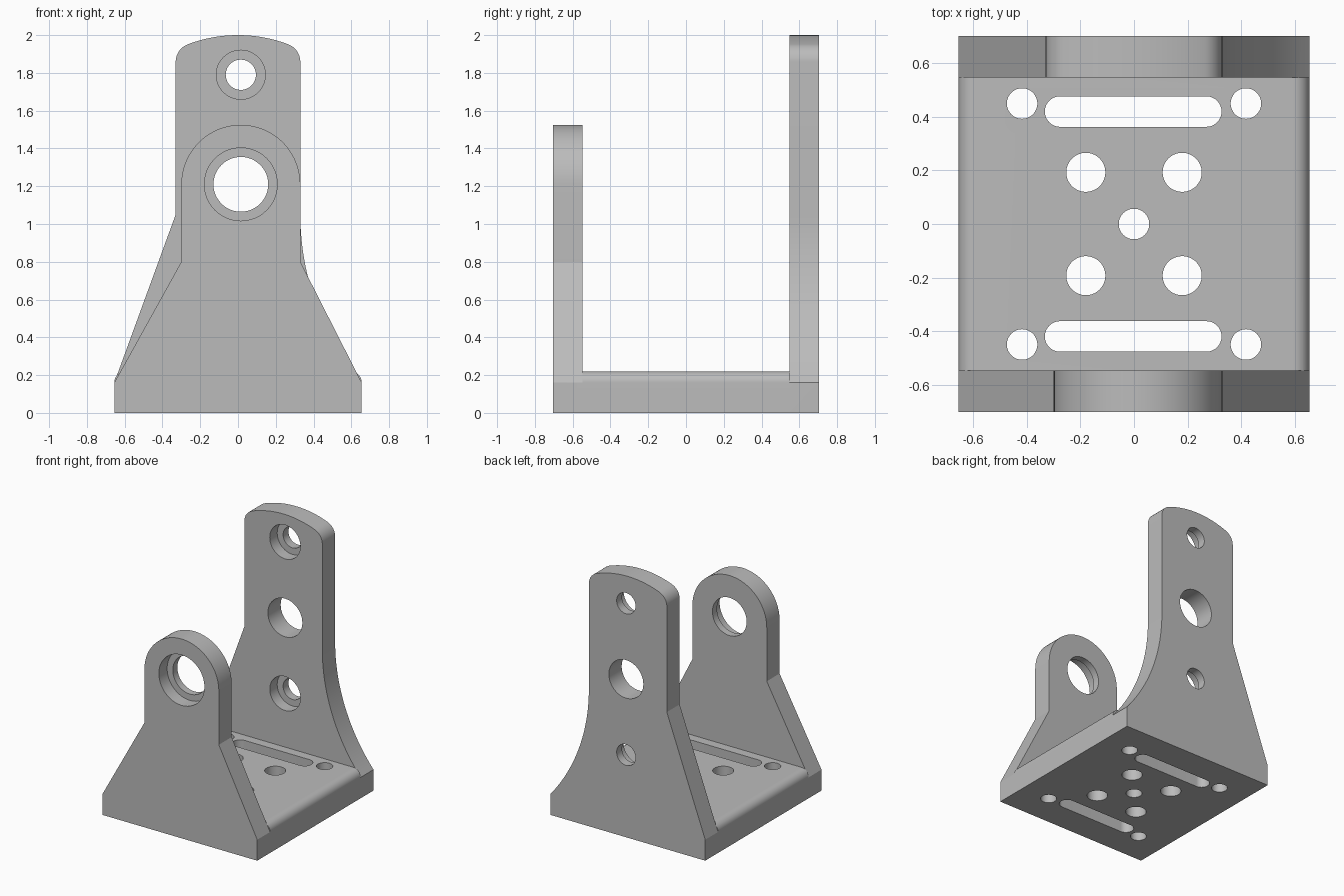
import bpy
import bmesh
from math import radians, degrees, cos, sin, atan2, sqrt

cube = bpy.data.objects.get("Cube")
if cube:
    bpy.data.objects.remove(cube, do_unlink=True)

# One plain grey for the whole bracket
GREY = (0.5, 0.5, 0.5, 1.0)
mat = bpy.data.materials.new("machined grey")
mat.use_nodes = True
mat.diffuse_color = GREY
mat.node_tree.nodes["Principled BSDF"].inputs["Base Color"].default_value = GREY

HALF_W, HALF_D, INNER = 0.655, 0.703, 0.548
SIDE_Z, FLOOR_Z = 0.16, 0.22
NECK = 0.33


def arc(cx, cz, r, start, end, n=24):
    """Points along a circular arc, angles in degrees."""
    angles = [radians(start + (end - start) * i / n) for i in range(n + 1)]
    return [(cx + r * cos(a), cz + r * sin(a)) for a in angles]


def prism(name, points, low, high, axis="Y"):
    """Extrude a closed outline along Y (points are x, z) or Z (points are x, y)."""
    bm = bmesh.new()
    place = (lambda u, v: (u, low, v)) if axis == "Y" else (lambda u, v: (u, v, low))
    face = bm.faces.new([bm.verts.new(place(u, v)) for u, v in points])
    grown = bmesh.ops.extrude_face_region(bm, geom=[face])["geom"]
    step = (0, high - low, 0) if axis == "Y" else (0, 0, high - low)
    bmesh.ops.translate(bm, vec=step, verts=[g for g in grown if isinstance(g, bmesh.types.BMVert)])
    bmesh.ops.recalc_face_normals(bm, faces=bm.faces)
    mesh = bpy.data.meshes.new(name)
    bm.to_mesh(mesh)
    bm.free()
    mesh.materials.append(mat)
    obj = bpy.data.objects.new(name, mesh)
    bpy.context.collection.objects.link(obj)
    return obj


def combine(target, other, operation):
    """Apply a boolean and discard the second object."""
    mod = target.modifiers.new(operation.lower(), "BOOLEAN")
    mod.operation, mod.solver, mod.object = operation, "EXACT", other
    other.hide_render = True
    bpy.context.view_layer.objects.active = target
    bpy.ops.object.modifier_apply(modifier=mod.name)
    bpy.data.objects.remove(other, do_unlink=True)


def bore(target, x, v, r, low, high, axis="Y", reach=0.0):
    """Cut a round hole, or a slot when reach is given."""
    outline = arc(x + reach, v, r, -90, 90) + arc(x - reach, v, r, 90, 270)
    if not reach:
        outline = arc(x, v, r, 0, 360, 48)[:-1]
    combine(target, prism("hole_cutter", outline, low, high, axis), "DIFFERENCE")


# Base plate with rounded upper side edges
round_r = FLOOR_Z - SIDE_Z
edge_x = HALF_W - round_r
base = prism("bracket", [(-HALF_W, 0), (HALF_W, 0)]
             + arc(edge_x, SIDE_Z, round_r, 0, 90, 12)
             + arc(-edge_x, SIDE_Z, round_r, 90, 180, 12), -INNER, INNER)

# Short front plate with a round head
HEAD_X, HEAD_Z, HEAD_R = 0.015, 1.21, 0.315
front = prism("front_plate", [(-HALF_W, 0), (HALF_W, 0), (HALF_W, SIDE_Z), (NECK, 0.8)]
              + arc(HEAD_X, HEAD_Z, HEAD_R, 0, 180, 40)
              + [(HEAD_X - HEAD_R, 0.8), (-HALF_W, SIDE_Z)], -HALF_D, -INNER)

# Tall back plate: concave sweep on one side, straight slope on the other, domed top
NECK_Z = 1.05
drop, spread = NECK_Z - SIDE_Z, HALF_W - NECK
sweep_r = (drop ** 2 + spread ** 2) / (2 * spread)
sweep_end = degrees(atan2(-drop, spread - sweep_r)) + 360
dome_r, corner_r = 0.75, 0.1
corner_x = NECK - corner_r
rise = sqrt((dome_r - corner_r) ** 2 - corner_x ** 2)
corner_z = 2 - dome_r + rise
tilt = degrees(atan2(rise, corner_x))
back = prism("back_plate", [(-HALF_W, 0), (HALF_W, 0)]
             + arc(NECK + sweep_r, NECK_Z, sweep_r, sweep_end, 180)
             + arc(corner_x, corner_z, corner_r, 0, tilt, 12)
             + arc(0, 2 - dome_r, dome_r, tilt, 180 - tilt)[1:-1]
             + arc(-corner_x, corner_z, corner_r, 180 - tilt, 180, 12)
             + [(-NECK, NECK_Z), (-HALF_W, SIDE_Z)], INNER, HALF_D)

# Front plate bore with counterbore on the outside
bore(front, HEAD_X, HEAD_Z, 0.145, -1, 0)
bore(front, HEAD_X, HEAD_Z, 0.193, -1, -HALF_D + 0.1)

# Back plate bores, the small ones counterbored on the inside
bore(back, HEAD_X, HEAD_Z, 0.146, 0, 1)
for z in (HEAD_Z - 0.58, HEAD_Z + 0.58):
    bore(back, HEAD_X, z, 0.08, 0, 1)
    bore(back, HEAD_X, z, 0.13, 0, INNER + 0.09)

# Base holes and slots
SMALL = 0.057
bore(base, 0, 0, SMALL, -1, 1, "Z")
for sy in (-1, 1):
    bore(base, -0.003, 0.42 * sy, SMALL, -1, 1, "Z", reach=0.273)
    for sx in (-1, 1):
        bore(base, 0.18 * sx, 0.193 * sy, 0.073, -1, 1, "Z")
        bore(base, 0.418 * sx, 0.45 * sy, SMALL, -1, 1, "Z")

# Join into one solid bracket
for plate in (front, back):
    combine(base, plate, "UNION")
bpy.ops.object.select_all(action="DESELECT")
base.select_set(True)
bpy.context.view_layer.objects.active = base
bpy.ops.object.shade_smooth_by_angle(angle=radians(15))
